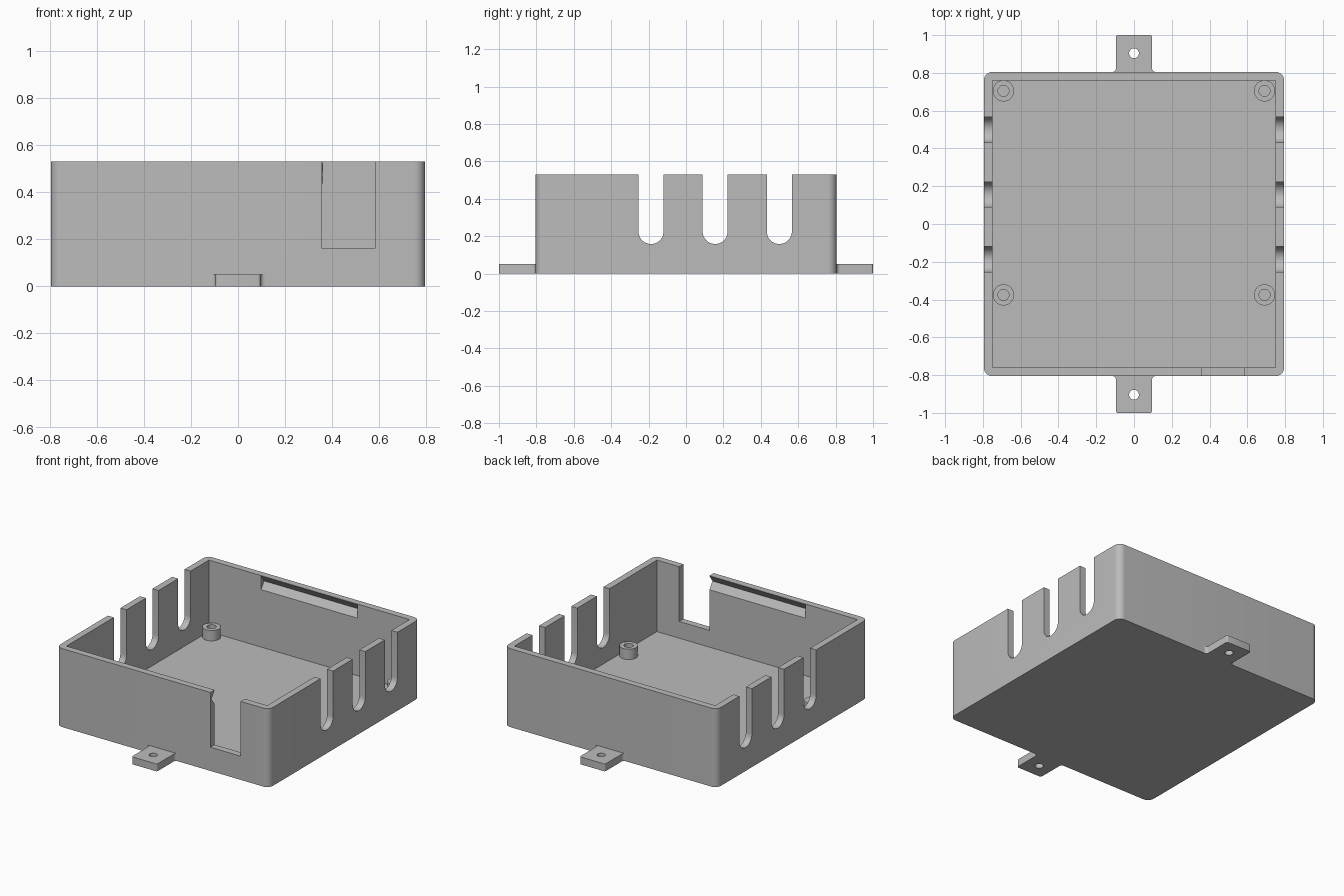
import bpy, bmesh
from math import radians, cos, sin

if "Cube" in bpy.data.objects:
    bpy.data.objects.remove(bpy.data.objects["Cube"], do_unlink=True)

W, D, H = 0.795, 0.805, 0.53      # half width, half depth, height
WALL, FLOOR = 0.045, 0.047
SLOT_R = 0.067

grey = bpy.data.materials.new("plain_grey")
grey.use_nodes = True
grey.diffuse_color = (0.5, 0.5, 0.5, 1)
grey.node_tree.nodes["Principled BSDF"].inputs["Base Color"].default_value = (0.5, 0.5, 0.5, 1)


def arc(cx, cy, r, start, end, n=10):
    steps = [radians(start + (end - start) * i / n) for i in range(n + 1)]
    return [(cx + r * cos(a), cy + r * sin(a)) for a in steps]


def circle(cx, cy, r, n=40):
    return arc(cx, cy, r, 0, 360, n)[:-1]


def prism(name, outline, axis, low, high):
    """Extrude a 2D outline along x (outline in y, z) or z (outline in x, y)."""
    bm = bmesh.new()

    def ring(w):
        return [bm.verts.new((w, u, v) if axis == "x" else (u, v, w)) for u, v in outline]

    a, b = ring(low), ring(high)
    bm.faces.new(a)
    bm.faces.new(b)
    for i in range(len(a)):
        j = (i + 1) % len(a)
        bm.faces.new((a[i], a[j], b[j], b[i]))
    bmesh.ops.recalc_face_normals(bm, faces=bm.faces)
    mesh = bpy.data.meshes.new(name)
    bm.to_mesh(mesh)
    bm.free()
    mesh.materials.append(grey)
    ob = bpy.data.objects.new(name, mesh)
    bpy.context.collection.objects.link(ob)
    return ob


def activate(ob):
    bpy.ops.object.select_all(action="DESELECT")
    ob.select_set(True)
    bpy.context.view_layer.objects.active = ob


def cut(ob, cutter):
    cutter.hide_render = True
    activate(ob)
    mod = ob.modifiers.new("cut", "BOOLEAN")
    mod.operation, mod.solver, mod.object = "DIFFERENCE", "EXACT", cutter
    bpy.ops.object.modifier_apply(modifier=mod.name)
    bpy.data.objects.remove(cutter, do_unlink=True)


def smooth(ob):
    activate(ob)
    bpy.ops.object.shade_smooth_by_angle(angle=radians(30))


def rect(x0, y0, x1, y1):
    return [(x0, y0), (x1, y0), (x1, y1), (x0, y1)]


# Open tray with rounded outer corners and a square cavity
R = 0.045
corners = [(1, 1, 0), (-1, 1, 90), (-1, -1, 180), (1, -1, 270)]
outline = []
for sx, sy, a in corners:
    outline += arc(sx * (W - R), sy * (D - R), R, a, a + 90)
tray = prism("tray", outline, "z", 0, H)
inx, iny = W - WALL, D - WALL
cut(tray, prism("cavity", rect(-inx, -iny, inx, iny), "z", FLOOR, 1))

# Round-bottomed cable slots through both side walls
for y in (-0.187, 0.156, 0.499):
    slot = arc(y, 0.158 + SLOT_R, SLOT_R, 180, 360, 20) + [(y + SLOT_R, 1), (y - SLOT_R, 1)]
    cut(tray, prism("slot", slot, "x", -1, 1))

# Snap grooves inside the front and back walls
for s in (-1, 1):
    groove = [(s * (iny + 0.033), 0.481), (s * (iny - 0.01), 0.541), (s * (iny - 0.01), 0.421)]
    cut(tray, prism("groove", groove, "x", -0.36, 0.36))

# Rectangular opening in the front wall
cut(tray, prism("opening", rect(-0.9, 0.16, -0.7, 1), "x", 0.357, 0.583))
smooth(tray)

# Mounting tabs with filleted roots and a screw hole
for s, name in ((-1, "front_tab"), (1, "back_tab")):
    half = arc(0.115, D + 0.02, 0.02, 270, 180, 6) + arc(0.085, 0.99, 0.01, 0, 90, 4)
    full = half + [(-x, y) for x, y in reversed(half)]
    tab = prism(name, [(x, s * y) for x, y in full], "z", 0, 0.05)
    cut(tab, prism("hole", circle(0, s * 0.904, 0.026), "z", -1, 1))
    smooth(tab)

# Hollow screw posts on the floor
for sx, side in ((-1, "right"), (1, "left")):
    for y, end in ((-0.375, "front"), (0.705, "back")):
        post = prism(f"{end}_{side}_post", circle(sx * 0.691, y, 0.056), "z", FLOOR, 0.117)
        cut(post, prism("bore", circle(sx * 0.691, y, 0.029), "z", 0, 1))
        smooth(post)
